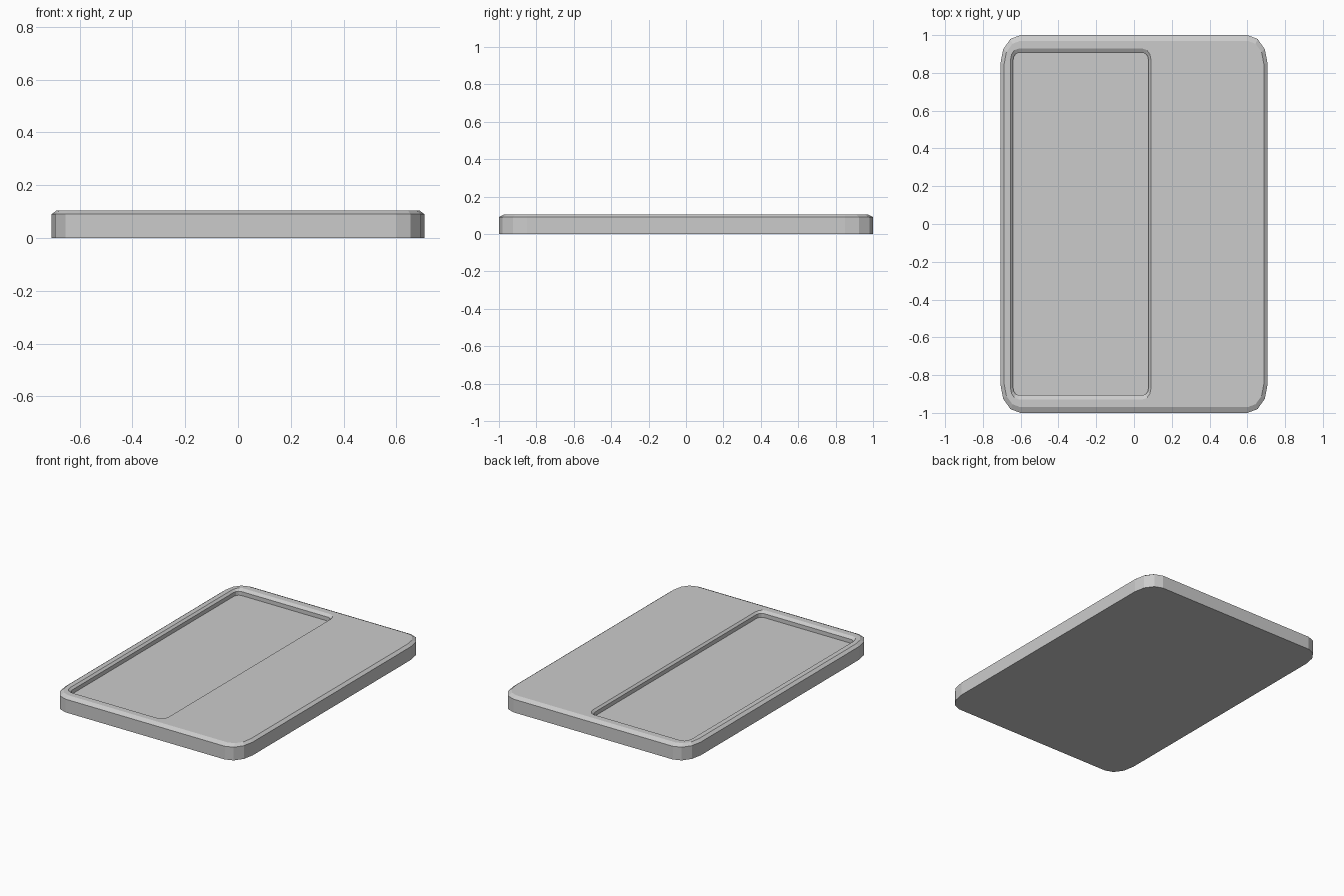
import bpy, bmesh, math

if "Cube" in bpy.data.objects:
    bpy.data.objects.remove(bpy.data.objects["Cube"])

mat = bpy.data.materials.new("light grey")
mat.diffuse_color = (0.6, 0.6, 0.6, 1)
mat.use_nodes = True
mat.node_tree.nodes["Principled BSDF"].inputs["Base Color"].default_value = mat.diffuse_color


def ring(bm, x0, x1, y, rx, ry, z, seg=3):
    """Loop of vertices around a rectangle with elliptic corners."""
    cx, hx = (x0 + x1) / 2, (x1 - x0) / 2
    verts = []
    for q, (sx, sy) in enumerate(((1, 1), (-1, 1), (-1, -1), (1, -1))):
        for i in range(seg + 1):
            a = math.pi / 2 * (q + i / seg)
            verts.append(bm.verts.new((cx + sx * (hx - rx) + rx * math.cos(a),
                                       sy * (y - ry) + ry * math.sin(a), z)))
    return verts


bm = bmesh.new()
rings = [
    # outer wall and chamfered top edge
    ring(bm, -0.707, 0.707, 1.0, 0.106, 0.15, 0.0),
    ring(bm, -0.707, 0.707, 1.0, 0.106, 0.15, 0.09),
    ring(bm, -0.687, 0.687, 0.97, 0.086, 0.12, 0.105),
    # recess lip, wall and floor
    ring(bm, -0.654, 0.090, 0.928, 0.042, 0.060, 0.105),
    ring(bm, -0.640, 0.077, 0.906, 0.029, 0.040, 0.092),
    ring(bm, -0.640, 0.077, 0.906, 0.029, 0.040, 0.065),
]
for a, b in zip(rings, rings[1:]):
    n = len(a)
    for i in range(n):
        j = (i + 1) % n
        bm.faces.new((a[i], a[j], b[j], b[i]))
bm.faces.new(rings[0][::-1])   # underside
bm.faces.new(rings[-1])        # recess floor
bm.normal_update()

mesh = bpy.data.meshes.new("recessed_plate")
bm.to_mesh(mesh)
bm.free()
mesh.materials.append(mat)
plate = bpy.data.objects.new("recessed_plate", mesh)
bpy.context.collection.objects.link(plate)
